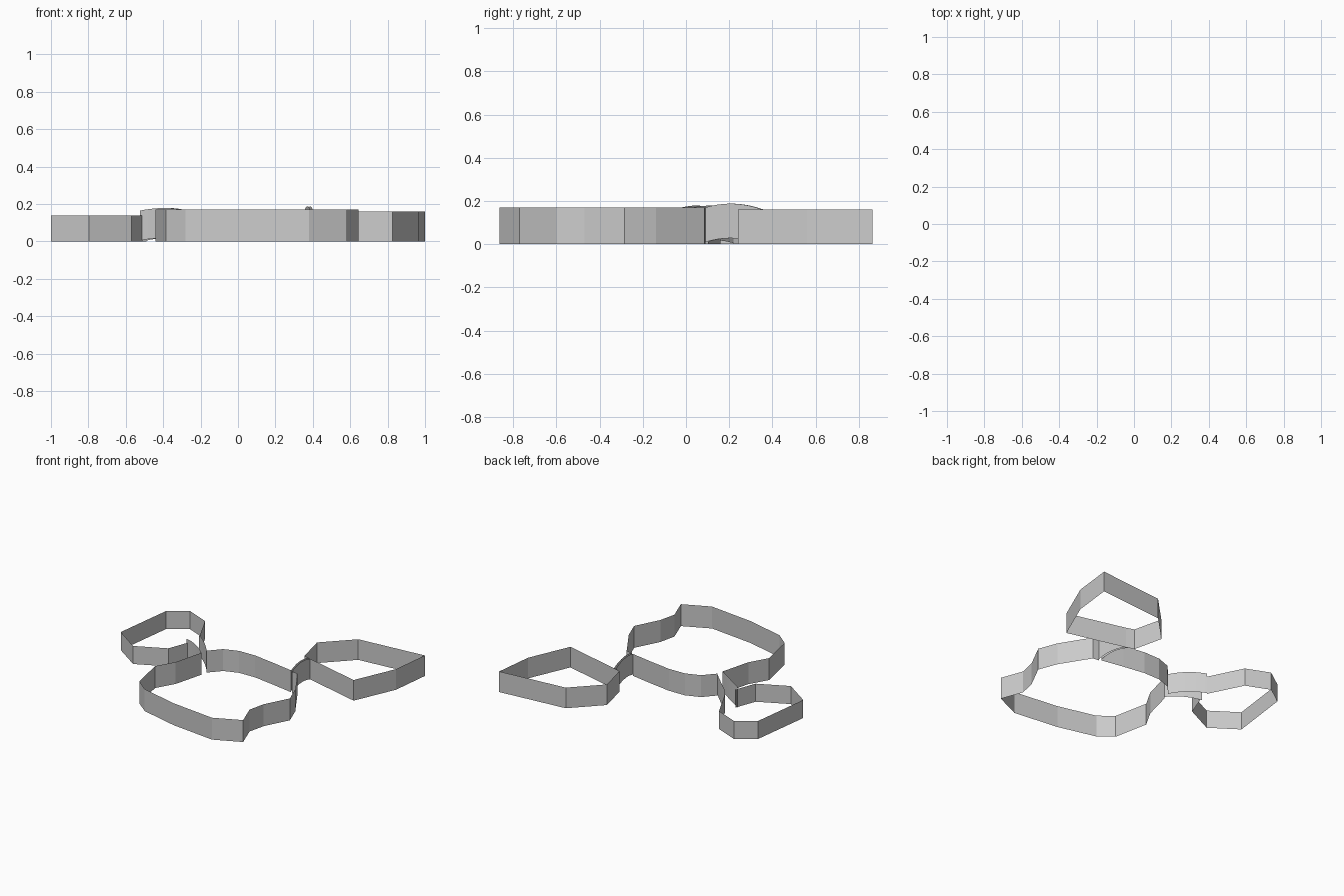
import bpy, bmesh

if "Cube" in bpy.data.objects:
    bpy.data.objects.remove(bpy.data.objects["Cube"])


def ribbon(name, pts, tops, bottoms, smooth=False):
    """Zero-thickness upright wall following a plan path."""
    bm = bmesh.new()
    low = [bm.verts.new((x, y, b)) for (x, y), b in zip(pts, bottoms)]
    high = [bm.verts.new((x, y, t)) for (x, y), t in zip(pts, tops)]
    for i in range(len(pts) - 1):
        f = bm.faces.new((low[i], low[i + 1], high[i + 1], high[i]))
        f.smooth = smooth
    me = bpy.data.meshes.new(name)
    bm.to_mesh(me)
    bm.free()
    ob = bpy.data.objects.new(name, me)
    bpy.context.collection.objects.link(ob)
    return ob


def wall(name, pts, height):
    return ribbon(name, pts, [height] * len(pts), [0.0] * len(pts))


def bezier(a, b, c, n):
    return [tuple(a[k] * (1 - t) ** 2 + 2 * b[k] * t * (1 - t) + c[k] * t * t
                  for k in range(len(a))) for t in (i / n for i in range(n + 1))]


def bridge(name, start, ctrl, end, tops, height=0.16, n=10):
    """Humped strap between two loops; tops = start, control, end heights."""
    path = bezier((*start, tops[0]), (*ctrl, tops[1]), (*end, tops[2]), n)
    ribbon(name, [p[:2] for p in path], [p[2] for p in path],
           [max(0.0, p[2] - height) for p in path], True)


# Large central loop, front side and back side (open at both bridges)
wall("main_loop_front", [
    (-0.30, -0.02), (-0.36, -0.25), (-0.44, -0.39), (-0.385, -0.66),
    (-0.28, -0.745), (0.02, -0.82), (0.38, -0.863), (0.583, -0.77),
    (0.52, -0.60), (0.55, -0.47), (0.645, -0.285), (0.59, -0.14),
    (0.45, 0.085), (0.40, 0.09)], 0.17)
wall("main_loop_back", [
    (0.385, 0.102), (0.21, 0.133), (0.036, 0.16), (-0.10, 0.158),
    (-0.21, 0.118), (-0.29, 0.03)], 0.17)

# Angular right-hand loop
wall("right_loop", [
    (0.31, 0.375), (0.37, 0.355), (0.825, 0.24), (0.965, 0.56), (1.0, 0.863),
    (0.462, 0.815), (0.255, 0.605), (0.31, 0.375)], 0.16)

# Small left-hand loop
wall("left_loop", [
    (-0.51, 0.12), (-0.57, -0.04), (-0.796, -0.15), (-1.0, -0.01),
    (-0.94, 0.457), (-0.80, 0.555), (-0.62, 0.48), (-0.49, 0.22)], 0.14)

# Humped straps joining the loops, nearly straight in plan
bridge("right_bridge_outer", (0.40, 0.09), (0.385, 0.22), (0.37, 0.355), (0.17, 0.21, 0.16))
bridge("right_bridge_inner", (0.385, 0.102), (0.37, 0.22), (0.352, 0.361), (0.17, 0.21, 0.16))
bridge("left_bridge_outer", (-0.30, -0.02), (-0.40, 0.06), (-0.525, 0.12), (0.17, 0.19, 0.165))
bridge("left_bridge_inner", (-0.29, 0.03), (-0.38, 0.135), (-0.49, 0.22), (0.17, 0.19, 0.165))
